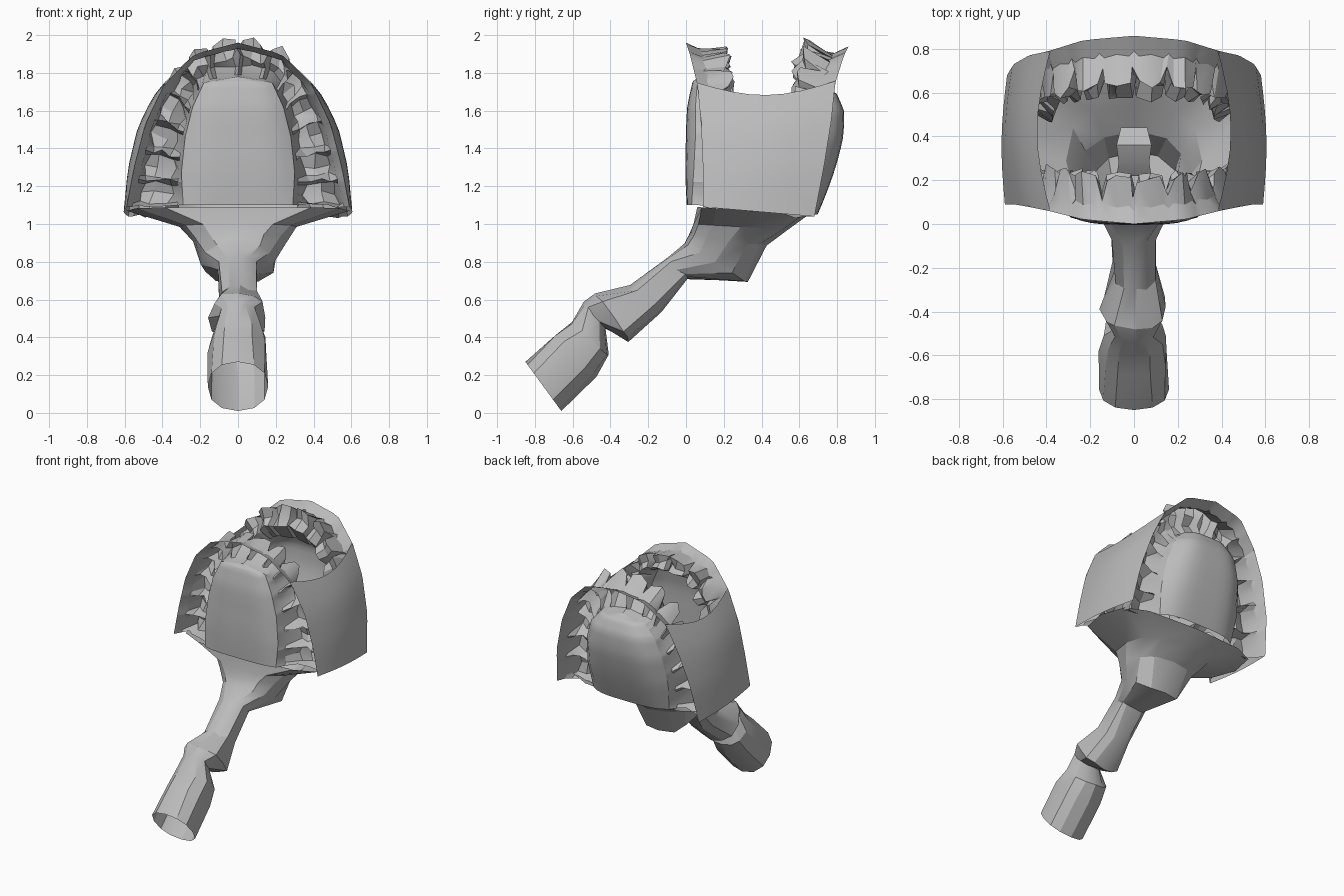
import bpy, math, random
from mathutils import Vector

random.seed(4)
if "Cube" in bpy.data.objects:
    bpy.data.objects.remove(bpy.data.objects["Cube"])

grey = bpy.data.materials.new("plain_grey")
grey.use_nodes = True
grey.diffuse_color = (0.5, 0.5, 0.5, 1)
grey.node_tree.nodes["Principled BSDF"].inputs["Base Color"].default_value = (0.5, 0.5, 0.5, 1)


def loft(name, rows, closed=False, angle=30):
    """Skin a list of equally long point rows with quads."""
    n = len(rows[0])
    verts = [p for row in rows for p in row]
    faces = [(i * n + j, i * n + (j + 1) % n, (i + 1) * n + (j + 1) % n, (i + 1) * n + j)
             for i in range(len(rows) - 1) for j in range(n if closed else n - 1)]
    mesh = bpy.data.meshes.new(name)
    mesh.from_pydata(verts, [], faces)
    mesh.materials.append(grey)
    ob = bpy.data.objects.new(name, mesh)
    bpy.context.collection.objects.link(ob)
    bpy.ops.object.select_all(action='DESELECT')
    ob.select_set(True)
    bpy.context.view_layer.objects.active = ob
    bpy.ops.object.shade_smooth_by_angle(angle=math.radians(angle))


def along(points, t):
    """Point at fraction t of an evenly spaced polyline."""
    f = min(max(t, 0), 1) * (len(points) - 1)
    i = min(int(f), len(points) - 2)
    return Vector(points[i]).lerp(Vector(points[i + 1]), f - i)


def jitter(r):
    return Vector([random.uniform(-r, r) for _ in range(3)])


# Half arches from molar end to middle, as (x, y, z)
FRONT_IN = [(.29, .03, 1.1), (.3, .04, 1.27), (.28, .05, 1.46), (.24, .05, 1.62), (.18, .06, 1.75), (0, .06, 1.78)]
FRONT_OUT = [(.59, .09, 1.09), (.55, .09, 1.3), (.49, .08, 1.53), (.39, .06, 1.74), (.23, .02, 1.9), (0, 0, 1.96)]
BACK_IN = [(.31, .64, 1.05), (.33, .68, 1.25), (.31, .72, 1.45), (.26, .74, 1.6), (.18, .74, 1.69), (0, .74, 1.72)]
BACK_OUT = [(.58, .68, 1.04), (.55, .73, 1.3), (.48, .77, 1.55), (.39, .79, 1.75), (.23, .84, 1.9), (0, .86, 1.94)]

# Gum sections as (fraction across, depth into the mouth)
GAP = [(0, 0), (.07, .05), (.25, .09), (.48, .1), (.68, .09), (.84, .05), (1, 0)]
SIDE = [(0, 0), (.06, .07), (.18, .18), (.45, .15), (.7, .18), (.82, .07), (1, 0)]
MIDDLE = [(0, 0), (.06, .07), (.15, .19), (.45, .17), (.74, .2), (.84, .06), (1, 0)]
STEPS = [(0, GAP), (.14, SIDE), (.5, MIDDLE), (.86, SIDE)]


def mirrored(points, a):
    p = along(points, 1 - abs(a))
    return Vector((math.copysign(p.x, a), p.y, p.z))


# Gum and tooth arch: a strip whose section swells at each tooth
def jaw(name, inner, outer, way, lift, teeth=14):
    rows = []
    for k in range(teeth * 4 + 1):
        step, section = STEPS[k % 4]
        a = 2 * (k // 4 + step) / teeth - 1
        p, q = mirrored(inner, a), mirrored(outer, a)
        row = []
        for i, (u, d) in enumerate(section):
            # the rearmost molars sit further out on the gum
            u += .15 * a ** 6 * math.sin(math.pi * u)
            v = p.lerp(q, u) + Vector((0, way * d, 0))
            if 1 < i < 5:
                v.z += lift * (1 - abs(a)) * d
                v += jitter(.014)
            row.append(v)
        rows.append(row)
    loft(name, rows, angle=25)


jaw("lower_teeth_and_gum", FRONT_IN, FRONT_OUT, 1, .2)
jaw("upper_teeth_and_gum", BACK_IN, BACK_OUT, -1, .6)


# Smooth domed plates inside each arch
def plate(name, rows_in, way, bulge):
    rows = []
    for i in range(21):
        t = i / 20
        p = along(rows_in, t)
        swell = bulge * (.3 + .7 * math.sin(math.pi * min(t + .1, 1)))
        if t > .85:
            swell *= (1 - t) / .15
        row = []
        for j in range(13):
            s = j / 6 - 1
            row.append((p.x * s, p.y + way * swell * (1 - s ** 4), p.z))
        rows.append(row)
    loft(name, rows, angle=60)


plate("mouth_floor", FRONT_IN, -1, .05)
plate("palate", BACK_IN, 1, .11)

# Cheeks join the outer gum edges
for side, name in ((1, "left_cheek"), (-1, "right_cheek")):
    rows = []
    for i in range(9):
        h = i / 8
        p, q = along(FRONT_OUT, h * .61), along(BACK_OUT, h * .61)
        row = []
        for j in range(9):
            v = j / 8
            c = p.lerp(q, v)
            bow = math.sin(math.pi * v)
            row.append((side * (c.x + (.02 + .04 * h) * bow), c.y, c.z - .07 * bow * h ** 2))
        rows.append(row)
    loft(name, rows, angle=60)


# Throat: each ring is (upper y, z), (lower y, z), half width
RINGS = [
    ((.06, 1.09), (.65, 1.05), .59),
    ((.04, 1.0), (.54, .97), .31),
    ((.02, .94), (.42, .88), .25),
    ((0, .9), (.32, .69), .2),
    ((-.1, .82), (.02, .71), .11),
    ((-.3, .67), (-.13, .53), .1),
    ((-.48, .64), (-.3, .38), .15),
    ((-.54, .58), (-.43, .45), .09),
    ((-.61, .49), (-.4, .3), .14),
    ((-.7, .42), (-.47, .2), .16),
    ((-.85, .27), (-.66, .01), .16),
]


def throat_ring(k, ring, sides=12):
    (y1, z1), (y2, z2), w = ring
    rough = .012 if 1 < k < len(RINGS) - 1 else 0
    # the mouth end is squarer than the tube
    e = (.6, .75, .85)[k] if k < 3 else .9
    row = []
    for j in range(sides):
        a = math.tau * j / sides
        c, s = (math.copysign(abs(g) ** e, g) for g in (math.cos(a), math.sin(a)))
        f = (1 - s) / 2
        v = Vector((w * c, y1 + (y2 - y1) * f, z1 + (z2 - z1) * f))
        row.append(v + jitter(rough))
    return row


loft("throat", [throat_ring(k, r) for k, r in enumerate(RINGS)], closed=True, angle=25)

# Small flap hanging over the throat opening
flap = [[(w * x, y, z) for x in (-1, -.3, .4, 1)]
        for w, y, z in ((.06, .44, 1.0), (.08, .36, 1.06), (.07, .28, 1.02), (.08, .22, .97))]
loft("throat_flap", flap)
